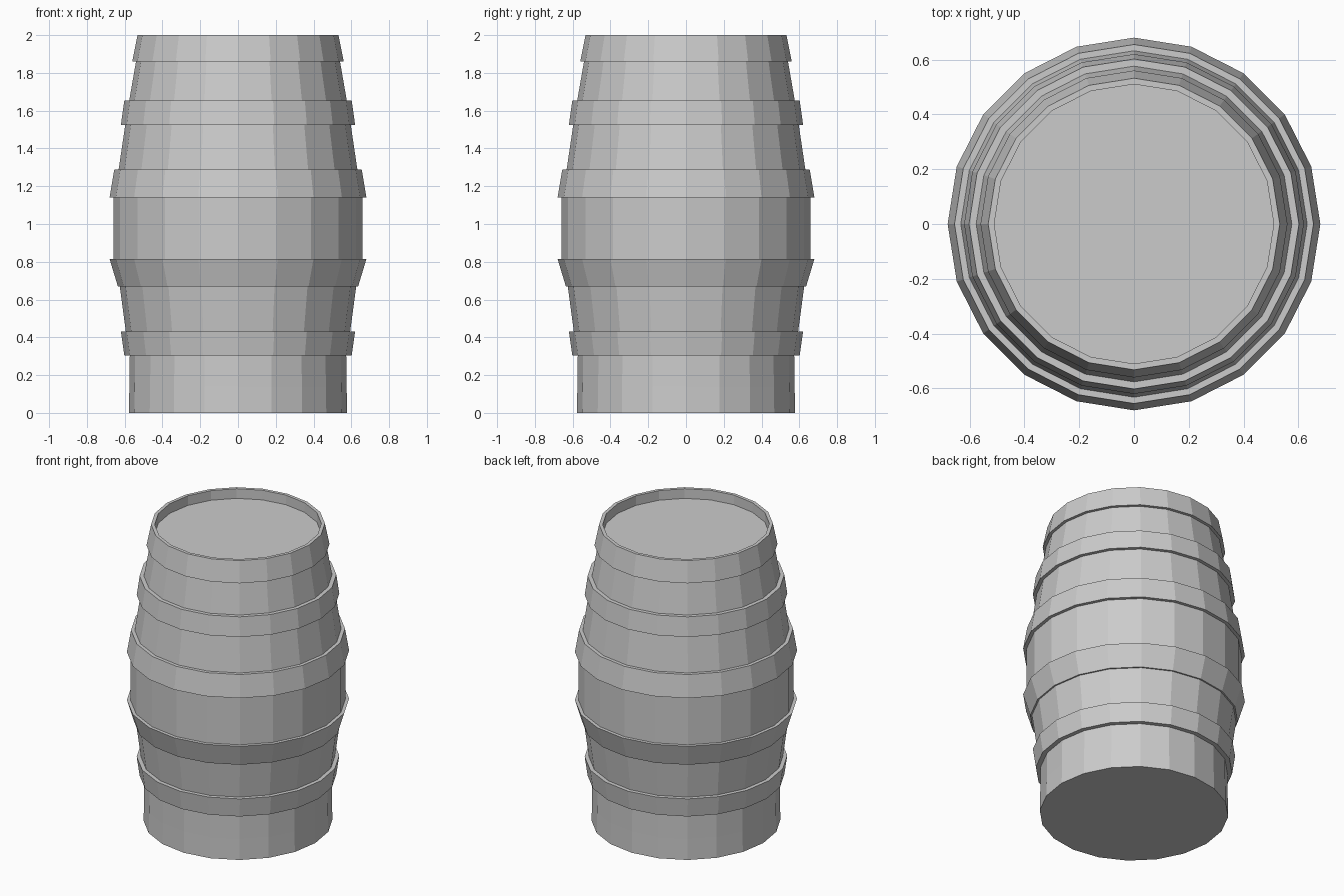
import bpy, bmesh
from math import cos, sin, tau

if "Cube" in bpy.data.objects:
    bpy.data.objects.remove(bpy.data.objects["Cube"])

SIDES = 20


def lathe(name, profile):
    """Revolve an (r, z) profile into a faceted 20-sided shell, capping its ends."""
    bm = bmesh.new()
    rings = [[bm.verts.new((r * cos(tau * i / SIDES), r * sin(tau * i / SIDES), z))
              for i in range(SIDES)] for r, z in profile]
    for low, high in zip(rings, rings[1:]):
        for i in range(SIDES):
            j = (i + 1) % SIDES
            bm.faces.new((low[i], low[j], high[j], high[i]))
    bm.faces.new(rings[0][::-1])   # underside
    bm.faces.new(rings[-1])        # recessed lid
    bmesh.ops.recalc_face_normals(bm, faces=bm.faces)
    mesh = bpy.data.meshes.new(name)
    bm.to_mesh(mesh)
    bm.free()
    obj = bpy.data.objects.new(name, mesh)
    bpy.context.collection.objects.link(obj)
    return obj


# Outline from the foot upward; each hoop steps out of the staves and back in
foot = [(0.578, 0), (0.575, 0.14), (0.573, 0.305)]
lower_hoop = [(0.602, 0.305), (0.62, 0.432)]
lower_staves = [(0.594, 0.432), (0.626, 0.67)]
lower_belly_hoop = [(0.636, 0.67), (0.68, 0.815)]
belly = [(0.658, 0.815), (0.658, 1.14)]
upper_belly_hoop = [(0.68, 1.14), (0.655, 1.288)]
upper_staves = [(0.632, 1.288), (0.597, 1.525)]
upper_hoop = [(0.62, 1.525), (0.602, 1.653)]
neck = [(0.576, 1.653), (0.54, 1.86)]
top_hoop = [(0.56, 1.86), (0.532, 2.0)]
rim_and_lid = [(0.51, 2.0), (0.51, 1.935)]

lathe("barrel", foot + lower_hoop + lower_staves + lower_belly_hoop + belly
      + upper_belly_hoop + upper_staves + upper_hoop + neck + top_hoop + rim_and_lid)
